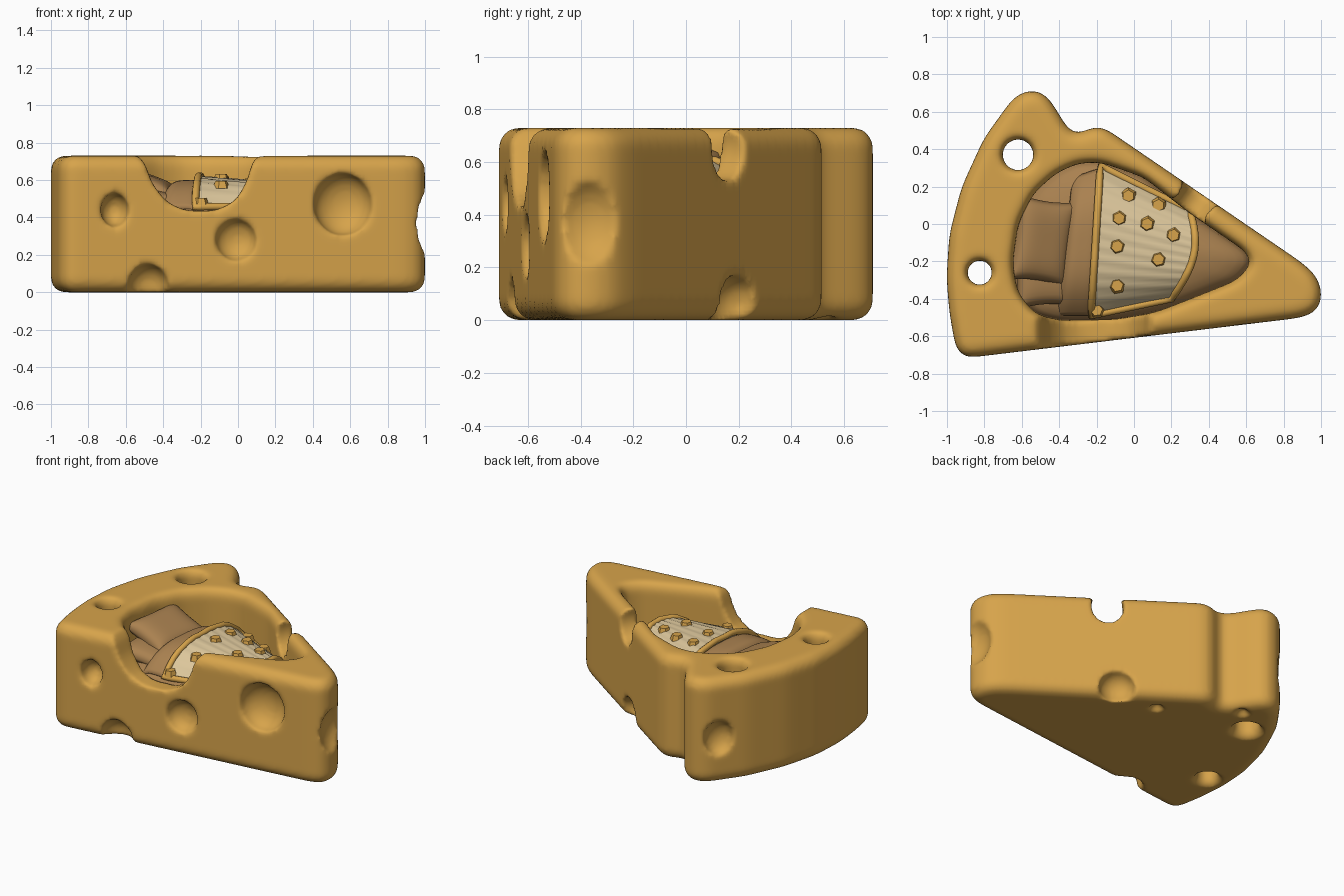
import bpy, bmesh, math
from mathutils import Vector, Matrix
from mathutils.bvhtree import BVHTree

if "Cube" in bpy.data.objects:
    bpy.data.objects.remove(bpy.data.objects["Cube"])


def material(name, rgb):
    m = bpy.data.materials.new(name)
    m.diffuse_color = (*rgb, 1)
    m.use_nodes = True
    m.node_tree.nodes["Principled BSDF"].inputs["Base Color"].default_value = m.diffuse_color
    return m


CHEESE = material("cheese orange", (0.68, 0.37, 0.07))
BROWN = material("bedding brown", (0.40, 0.22, 0.08))
CREAM = material("blanket cream", (0.72, 0.57, 0.33))


def finish(bm, name, mat):
    bmesh.ops.recalc_face_normals(bm, faces=bm.faces)
    me = bpy.data.meshes.new(name)
    bm.to_mesh(me)
    bm.free()
    ob = bpy.data.objects.new(name, me)
    bpy.context.collection.objects.link(ob)
    me.materials.append(mat)
    for p in me.polygons:
        p.use_smooth = True
    return ob


def soft_outline(pts, step=0.025, rounds=5):
    """Resample a closed polygon evenly and round its corners."""
    out = []
    for a, b in zip(pts, pts[1:] + pts[:1]):
        a, b = Vector(a), Vector(b)
        n = max(1, round((b - a).length / step))
        out += [a.lerp(b, i / n) for i in range(n)]
    for _ in range(rounds):
        n = len(out)
        out = [(out[i - 1] + out[i] * 2 + out[(i + 1) % n]) / 4 for i in range(n)]
    return out


def loft(name, outline, profile, mat, place=None):
    """Stack copies of a counter-clockwise outline; profile holds (outward offset, height)."""
    n = len(outline)
    normals = []
    for i in range(n):
        t = (outline[(i + 1) % n] - outline[i - 1]).normalized()
        normals.append(Vector((t.y, -t.x)))
    bm = bmesh.new()
    rings = []
    for off, z in profile:
        ring = []
        for p, nn in zip(outline, normals):
            q = p + nn * off
            v = Vector((q.x, q.y, z))
            ring.append(bm.verts.new(place(v) if place else v))
        rings.append(ring)
    for a, b in zip(rings, rings[1:]):
        for i in range(n):
            j = (i + 1) % n
            bm.faces.new((a[i], a[j], b[j], b[i]))
    bm.faces.new(rings[0][::-1])
    bm.faces.new(rings[-1])
    return finish(bm, name, mat)


def ellipsoid(loc, rad, turn=0):
    bm = bmesh.new()
    bmesh.ops.create_uvsphere(bm, u_segments=32, v_segments=20, radius=1)
    bm.transform(Matrix.Translation(loc) @ Matrix.Rotation(math.radians(turn), 4, 'Z')
                 @ Matrix.Diagonal((*rad, 1)))
    return finish(bm, "hole_cutter", CHEESE)


# Cheese wedge body with rounded edges
wedge = soft_outline([
    (-0.90, -0.705), (0.9, -0.49), (0.98, -0.46), (1.01, -0.37), (0.98, -0.27), (0.9, -0.2),
    (-0.17, 0.525), (-0.23, 0.52), (-0.29, 0.48), (-0.34, 0.49), (-0.45, 0.67), (-0.50, 0.71),
    (-0.57, 0.715), (-0.64, 0.68), (-0.8, 0.46), (-0.92, 0.2), (-0.985, -0.05), (-1.0, -0.28),
    (-0.985, -0.46), (-0.95, -0.66)])
for k, half in ((0, 1.0), (1, 0.71)):
    lo, hi = min(p[k] for p in wedge), max(p[k] for p in wedge)
    for p in wedge:
        p[k] = (p[k] - (lo + hi) / 2) * 2 * half / (hi - lo)
H, R = 0.73, 0.075
arc = [(R * (math.cos(a) - 1), R * (1 - math.sin(a)))
       for a in [math.pi / 2 * (1 - i / 6) for i in range(7)]]
body = loft("cheese_wedge", wedge, arc + [(o, H - z) for o, z in arc[::-1]], CHEESE)

# Cavity with flared rim
cavity = soft_outline([
    (-0.65, -0.22), (-0.62, -0.37), (-0.53, -0.48), (-0.4, -0.515), (-0.1, -0.51), (0.12, -0.47),
    (0.3, -0.40), (0.55, -0.30), (0.63, -0.21), (0.60, -0.15), (0.3, 0.055), (0.05, 0.25),
    (-0.18, 0.33), (-0.3, 0.325), (-0.42, 0.27), (-0.54, 0.16), (-0.62, 0.0)], rounds=4)
flare = [(0.05 * (1 - math.cos(i * math.pi / 10)), 0.66 + 0.07 * math.sin(i * math.pi / 10))
         for i in range(6)]
cutters = [loft("cavity_cutter", cavity, [(0, 0.3)] + flare + [(0.05, 0.9)], CHEESE)]

# Scooped dip in the front wall
dip = soft_outline([(-0.56, 0.75), (-0.50, 0.70), (-0.46, 0.58), (-0.38, 0.48), (-0.28, 0.435),
                    (-0.12, 0.435), (-0.01, 0.49), (0.05, 0.60), (0.08, 0.71), (0.14, 0.75),
                    (0.14, 0.95), (-0.56, 0.95)], rounds=3)
cutters.append(loft("dip_cutter", dip, [(0, -0.9), (0, -0.43)], CHEESE,
                    lambda v: Vector((v.x, v.z, v.y))))

# Two shafts running through the rind side
for x, y, r in ((-0.62, 0.37, 0.083), (-0.825, -0.26, 0.066)):
    circle = [Vector((x + r * math.cos(a), y + r * math.sin(a)))
              for a in [i * math.tau / 32 for i in range(32)]]
    cutters.append(loft("shaft_cutter", circle, [(0.05, -0.02), (0.01, 0.02), (0, 0.05), (0, 0.69),
                                                 (0.01, 0.71), (0.04, 0.75)], CHEESE))

# Scooped holes: centre, radii, turn
for loc, rad, turn in (
        ((-0.66, -0.675, 0.44), (0.075, 0.09, 0.09), 7),
        ((-0.01, -0.60, 0.28), (0.108, 0.075, 0.11), 7),
        ((0.56, -0.53, 0.47), (0.155, 0.11, 0.165), 7),
        ((-0.48, -0.66, 0.03), (0.11, 0.11, 0.12), 7),
        ((1.06, -0.365, 0.37), (0.13, 0.16, 0.18), 0),
        ((0.33, 0.13, 0.655), (0.105, 0.26, 0.125), -34),
        ((0.30, 0.19, 0.06), (0.115, 0.10, 0.11), -34),
        ((-0.69, 0.62, 0.32), (0.10, 0.08, 0.12), 55),
        ((0.0, 0.22, 0.0), (0.045, 0.045, 0.04), 0),
        ((-0.46, 0.52, 0.0), (0.045, 0.045, 0.04), 0)):
    cutters.append(ellipsoid(loc, rad, turn))

for c in cutters:
    c.hide_render = True
    m = body.modifiers.new("cut", 'BOOLEAN')
    m.operation, m.object, m.solver = 'DIFFERENCE', c, 'EXACT'
m = body.modifiers.new("remesh", 'REMESH')
m.mode, m.voxel_size, m.use_smooth_shade = 'VOXEL', 0.016, True
m = body.modifiers.new("soften", 'SMOOTH')
m.factor, m.iterations = 0.5, 6

# Bake the cuts and remove the cutters
deps = bpy.context.evaluated_depsgraph_get()
baked = bpy.data.meshes.new_from_object(body.evaluated_get(deps))
body.modifiers.clear()
body.data = baked
baked.materials.clear()
baked.materials.append(CHEESE)
for c in cutters:
    bpy.data.objects.remove(c)

# Mattress filling the cavity, domed toward the middle
mid = Vector((0.0, -0.12))
loft("mattress", cavity, [(0.01, 0.29), (0.01, 0.40)], BROWN)
bm = bmesh.new()
rings = []
for i in range(9):
    a = i / 8 * math.pi / 2
    s = max(math.cos(a) ** 0.7, 0.01)
    rings.append([bm.verts.new((*(mid + (p - mid) * s), 0.39 + 0.12 * math.sin(a))) for p in cavity])
for a, b in zip(rings, rings[1:]):
    for i in range(len(a)):
        j = (i + 1) % len(a)
        bm.faces.new((a[i], a[j], b[j], b[i]))
bm.faces.new(rings[-1])
finish(bm, "mattress_top", BROWN)


def drape(name, left, right, bulge, top, bottom, height, mat, roll=0.0, wave=0.0):
    """Arched cloth between two side edges; returns object, surface tree and border path."""
    nu, nv = 24, 40

    def point(u, v):
        xl = left[0] + (left[1] - left[0]) * v
        xr = right[0] + (right[1] - right[0]) * v + bulge * math.sin(math.pi * v)
        yt = top[0] + (top[1] - top[0]) * u
        yb = bottom[0] + (bottom[1] - bottom[0]) * u
        z = 0.455 + (height[0] + (height[1] - height[0]) * u) * (1 - abs(2 * v - 1) ** 3)
        z -= roll * abs(2 * u - 1) ** 4
        z += wave * math.sin(70 * v + 4 * u)
        return Vector((xl + (xr - xl) * u, yb + (yt - yb) * v, z))

    bm = bmesh.new()
    g = [[bm.verts.new(point(i / nu, j / nv)) for j in range(nv + 1)] for i in range(nu + 1)]
    for i in range(nu):
        for j in range(nv):
            bm.faces.new((g[i][j], g[i + 1][j], g[i + 1][j + 1], g[i][j + 1]))
    tree = BVHTree.FromBMesh(bm)
    ob = finish(bm, name, mat)
    sol = ob.modifiers.new("thickness", 'SOLIDIFY')
    sol.thickness, sol.offset = 0.035, -1
    border = ([point(i / 12, 0) for i in range(12)] + [point(1, i / 16) for i in range(16)]
              + [point(1 - i / 12, 1) for i in range(12)] + [point(0, 1 - i / 16) for i in range(16)])
    return tree, border


# Folded sheet and blanket
drape("folded_sheet", (-0.41, -0.33), (-0.20, -0.15), 0, (0.25, 0.31), (-0.49, -0.49),
      (0.14, 0.15), BROWN, roll=0.045)
tree, border = drape("blanket", (-0.23, -0.18), (0.20, 0.30), 0.07, (0.31, 0.07), (-0.49, -0.40),
                     (0.165, 0.125), CREAM, wave=0.003)

# Blanket piping
cu = bpy.data.curves.new("blanket_piping", 'CURVE')
cu.dimensions, cu.bevel_depth, cu.bevel_resolution = '3D', 0.02, 3
sp = cu.splines.new('POLY')
sp.points.add(len(border) - 1)
for q, p in zip(sp.points, border):
    q.co = (*p, 1)
sp.use_cyclic_u = True
cu.materials.append(CHEESE)
bpy.context.collection.objects.link(bpy.data.objects.new("blanket_piping", cu))

# Faceted spots sitting on the blanket
bm = bmesh.new()
for k, (x, y) in enumerate(((-0.03, 0.15), (0.13, 0.10), (-0.08, 0.03), (0.07, 0.0), (0.21, -0.06),
                            (-0.09, -0.12), (0.13, -0.19), (-0.09, -0.33), (-0.20, -0.46))):
    hit, nrm, _, _ = tree.ray_cast(Vector((x, y, 2)), Vector((0, 0, -1)))
    if hit is None:
        continue
    if nrm.z < 0:
        nrm = -nrm
    rot = nrm.to_track_quat('Z', 'Y').to_matrix().to_4x4()
    bmesh.ops.create_cone(bm, cap_ends=True, segments=6, radius1=0.046, radius2=0.032, depth=0.04,
                          matrix=Matrix.Translation(hit) @ rot @ Matrix.Rotation(k, 4, 'Z'))
spots = finish(bm, "blanket_spots", CHEESE)
for p in spots.data.polygons:
    p.use_smooth = False


# Pillows
def pillow(name, loc, half, tilt, turn):
    bm = bmesh.new()
    for side in (1, -1):
        grid = bmesh.ops.create_grid(bm, x_segments=20, y_segments=20, size=1)
        for v in grid["verts"]:
            x, y = v.co.x, v.co.y
            v.co.z = side * math.sqrt(max(0, (1 - x ** 4) * (1 - y ** 4)))
            v.co.x *= 1 - 0.08 * (1 - y * y)
            v.co.y *= 1 - 0.08 * (1 - x * x)
    bmesh.ops.remove_doubles(bm, verts=bm.verts, dist=0.0001)
    bm.transform(Matrix.Translation(loc) @ Matrix.Rotation(math.radians(turn), 4, 'Z')
                 @ Matrix.Rotation(math.radians(tilt), 4, 'Y') @ Matrix.Diagonal((*half, 1)))
    finish(bm, name, BROWN)


pillow("lower_pillow", (-0.48, -0.18, 0.49), (0.16, 0.27, 0.06), 8, 3)
pillow("upper_pillow", (-0.49, -0.09, 0.565), (0.165, 0.23, 0.065), 20, -8)
